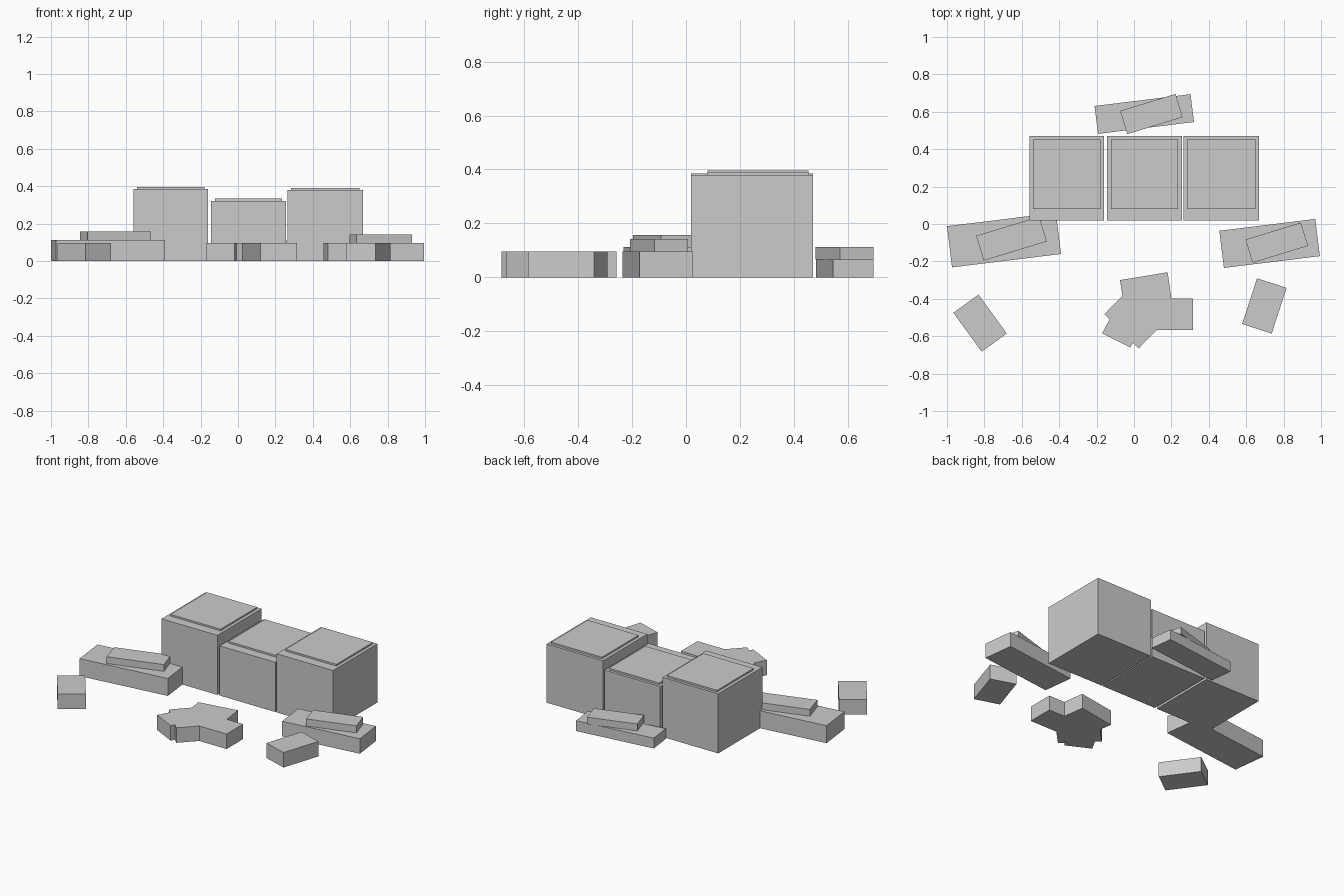
import bpy
import bmesh
from math import radians
from mathutils import Matrix

cube = bpy.data.objects.get("Cube")
if cube:
    bpy.data.objects.remove(cube, do_unlink=True)

# Single stone colour
stone = bpy.data.materials.new("stone_grey")
stone.use_nodes = True
grey = (0.6, 0.6, 0.6, 1)
stone.diffuse_color = grey
stone.node_tree.nodes["Principled BSDF"].inputs["Base Color"].default_value = grey


def finish(name, bm):
    bmesh.ops.recalc_face_normals(bm, faces=bm.faces)
    mesh = bpy.data.meshes.new(name)
    bm.to_mesh(mesh)
    bm.free()
    mesh.materials.append(stone)
    obj = bpy.data.objects.new(name, mesh)
    bpy.context.collection.objects.link(obj)
    return obj


def box(name, centre, size, bottom, top, angle=0):
    """Box with a footprint turned about the vertical axis."""
    bm = bmesh.new()
    place = Matrix.Translation((*centre, (bottom + top) / 2))
    turn = Matrix.Rotation(radians(angle), 4, "Z")
    scale = Matrix.Diagonal((*size, top - bottom, 1))
    bmesh.ops.create_cube(bm, size=1, matrix=place @ turn @ scale)
    return finish(name, bm)


def prism(name, outline, height):
    """Footprint outline raised from the ground."""
    bm = bmesh.new()
    face = bm.faces.new([bm.verts.new((x, y, 0)) for x, y in outline])
    raised = bmesh.ops.extrude_face_region(bm, geom=[face])["geom"]
    verts = [v for v in raised if isinstance(v, bmesh.types.BMVert)]
    bmesh.ops.translate(bm, verts=verts, vec=(0, 0, height))
    return finish(name, bm)


# Row of large blocks, each with a thin raised cap set towards the back
for side, x, width, height in (("right", -0.36, 0.4, 0.386),
                               ("middle", 0.056, 0.4, 0.322),
                               ("left", 0.467, 0.405, 0.38)):
    box(side + "_block", (x, 0.244), (width, 0.452), 0, height)
    box(side + "_block_cap", (x, 0.266), (width - 0.04, 0.374), height, height + 0.011)

# Stacked slabs: a wide base with a smaller slab turned further on top
box("right_slab", (-0.695, -0.086), (0.587, 0.222), 0, 0.113, 7)
box("right_slab_top", (-0.655, -0.078), (0.353, 0.139), 0.113, 0.157, 17)
box("left_slab", (0.725, -0.104), (0.517, 0.2), 0, 0.097, 7)
box("left_slab_top", (0.763, -0.1), (0.31, 0.13), 0.097, 0.143, 17)
box("back_slab", (0.055, 0.588), (0.517, 0.15), 0, 0.067, 7)
box("back_slab_top", (0.093, 0.588), (0.31, 0.13), 0.067, 0.112, 17)

# Loose bricks
brick = (0.257, 0.166)
box("right_brick", (-0.823, -0.53), brick, 0, 0.097, -54)
box("left_brick", (0.697, -0.438), brick, 0, 0.097, 72)

# Heap of merged bricks at the front
prism("brick_heap", [
    (-0.075, -0.3), (0.18, -0.258), (0.2, -0.398), (0.315, -0.398),
    (0.315, -0.567), (0.12, -0.567), (0.025, -0.665), (-0.008, -0.635),
    (-0.02, -0.66), (-0.17, -0.584), (-0.13, -0.51), (-0.158, -0.482),
    (-0.062, -0.383)], 0.097)
